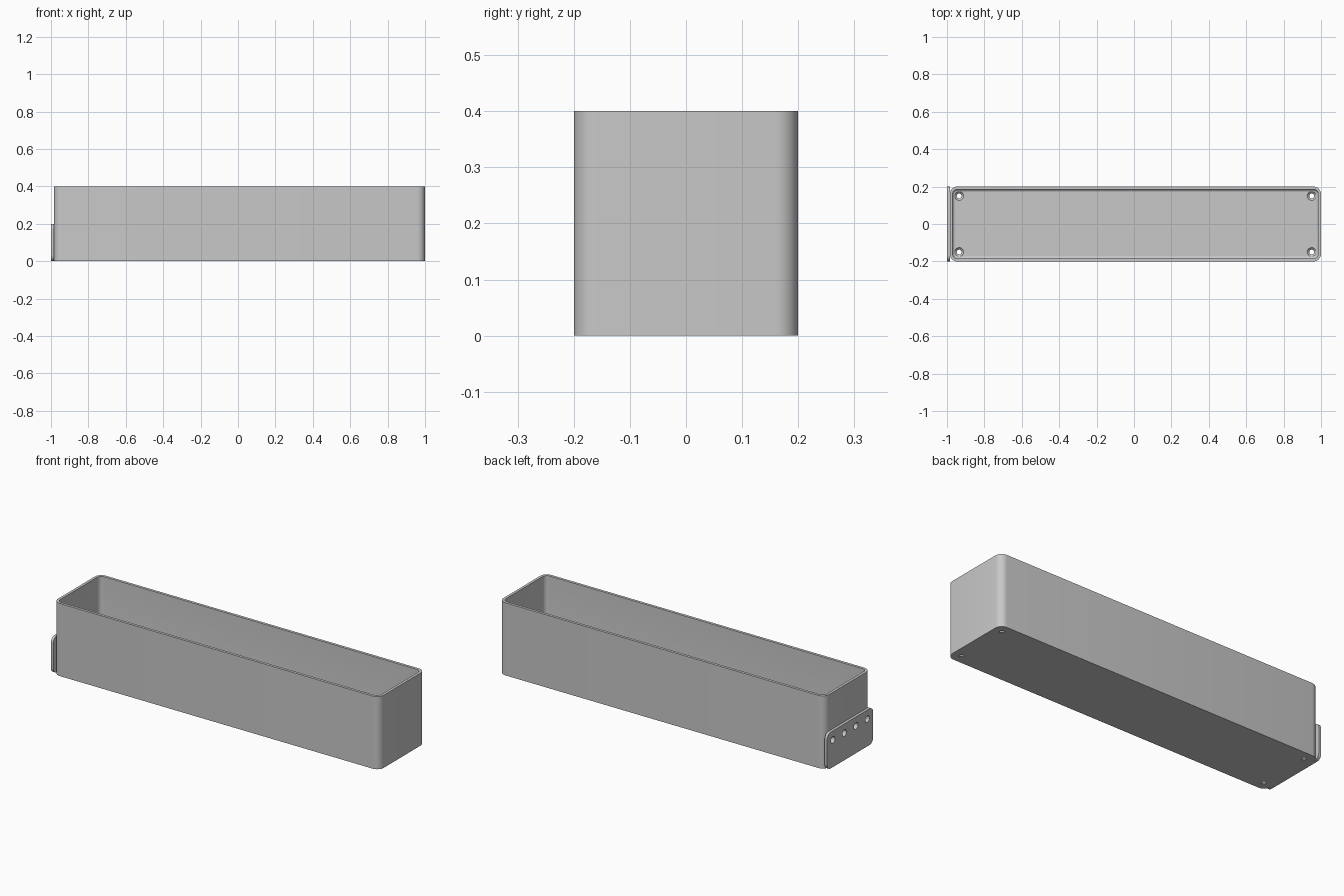
import bpy, bmesh, math
from mathutils import Matrix

if "Cube" in bpy.data.objects:
    bpy.data.objects.remove(bpy.data.objects["Cube"], do_unlink=True)

LEFT, RIGHT, HALF_Y, HEIGHT = -0.985, 1.0, 0.2, 0.4
WALL, CORNER, FILLET = 0.015, 0.04, 0.015
MID, HALF_X = (LEFT + RIGHT) / 2, (RIGHT - LEFT) / 2

grey = bpy.data.materials.new("grey plastic")
grey.use_nodes = True
grey.diffuse_color = (0.58, 0.58, 0.58, 1)
grey.node_tree.nodes["Principled BSDF"].inputs["Base Color"].default_value = (0.58, 0.58, 0.58, 1)


def rounded_ring(bm, hx, hy, r, z, steps=8):
    """Ring of vertices around a rounded rectangle (a circle when hx = hy = r)."""
    ring = []
    for q, (sx, sy) in enumerate([(1, 1), (-1, 1), (-1, -1), (1, -1)]):
        for i in range(steps + 1):
            if hx - r < 1e-6 and i == steps:
                continue  # arcs of a circle share their ends
            a = (q + i / steps) * math.pi / 2
            ring.append(bm.verts.new((sx * (hx - r) + r * math.cos(a),
                                      sy * (hy - r) + r * math.sin(a), z)))
    return ring


def loft(name, sections, placements):
    """Closed solid through (hx, hy, r, z) sections, repeated at each placement."""
    bm = bmesh.new()
    for matrix in placements:
        rings = [rounded_ring(bm, *s) for s in sections]
        for a, b in zip(rings, rings[1:]):
            for i in range(len(a)):
                j = (i + 1) % len(a)
                bm.faces.new((a[i], a[j], b[j], b[i]))
        bm.faces.new(rings[0][::-1])
        bm.faces.new(rings[-1])
        bmesh.ops.transform(bm, matrix=matrix, verts=[v for r in rings for v in r])
    bmesh.ops.recalc_face_normals(bm, faces=bm.faces[:])
    mesh = bpy.data.meshes.new(name)
    bm.to_mesh(mesh)
    bm.free()
    mesh.materials.append(grey)
    obj = bpy.data.objects.new(name, mesh)
    bpy.context.collection.objects.link(obj)
    return obj


def cut(obj, cutter):
    mod = obj.modifiers.new("holes", "BOOLEAN")
    mod.operation, mod.solver, mod.object = "DIFFERENCE", "EXACT", cutter
    bpy.context.view_layer.update()
    graph = bpy.context.evaluated_depsgraph_get()
    mesh = bpy.data.meshes.new_from_object(obj.evaluated_get(graph))
    obj.modifiers.clear()
    obj.data = mesh


def inset(d, z):
    return (HALF_X - d, HALF_Y - d, CORNER - d, z)


# Open tray: outside wall, rim, inside wall, filleted edge of the floor
sections = [inset(0, 0), inset(0, HEIGHT), inset(WALL, HEIGHT)]
for i in range(7):
    a = i / 6 * math.pi / 2
    sections.append(inset(WALL + FILLET * (1 - math.cos(a)),
                          WALL + FILLET * (1 - math.sin(a))))
tray = loft("tray", sections, [Matrix.Translation((MID, 0, 0))])

# Mounting plate on the end wall, standing upright
upright = Matrix(((0, 0, 1, LEFT), (1, 0, 0, 0), (0, 1, 0, 0.1), (0, 0, 0, 1)))
plate = loft("mounting_plate",
             [(HALF_Y, 0.1, 0.03, -0.015), (HALF_Y, 0.1, 0.03, 0)], [upright])

# Countersunk drain holes near the floor corners
spots = [Matrix.Translation((MID + sx * (HALF_X - 0.05), sy * 0.15, 0))
         for sx in (-1, 1) for sy in (-1, 1)]
profile = [(0.013, -0.02), (0.013, 0.004), (0.024, WALL), (0.024, 0.05)]
floor_cutter = loft("floor_hole_cutter", [(r, r, r, z) for r, z in profile], spots)

# Row of four screw holes through the plate and the end wall
row = [upright @ Matrix.Translation((y, 0.05, 0)) for y in (-0.15, -0.05, 0.05, 0.15)]
screw_cutter = loft("screw_hole_cutter",
                    [(0.018, 0.018, 0.018, z) for z in (-0.04, 0.04)], row)

cut(tray, floor_cutter)
cut(tray, screw_cutter)
cut(plate, screw_cutter)
for helper in (floor_cutter, screw_cutter):
    bpy.data.objects.remove(helper, do_unlink=True)

# Smooth the curves, keep the edges sharp
for obj in bpy.context.view_layer.objects:
    obj.select_set(obj in (tray, plate))
bpy.context.view_layer.objects.active = tray
bpy.ops.object.shade_smooth_by_angle(angle=math.radians(30))
